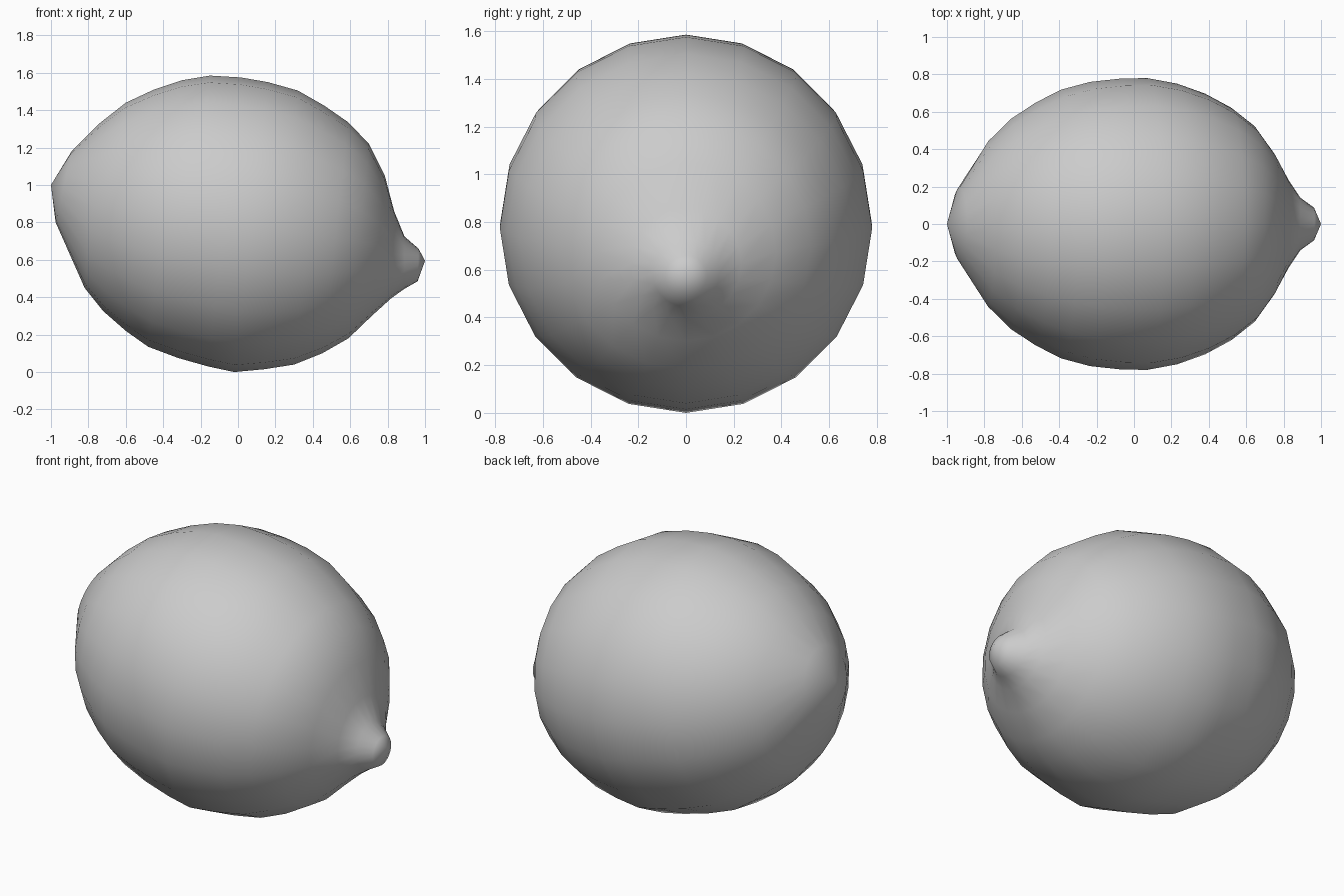
import bpy, bmesh, math
from mathutils import Vector

if "Cube" in bpy.data.objects:
    bpy.data.objects.remove(bpy.data.objects["Cube"])

SIDES = 20
# Slightly leaning rings along the fruit: (x, z) of each ring's top and bottom
RINGS = [
    ((-.89, 1.18), (-.975, .80)), ((-.74, 1.33), (-.82, .45)),
    ((-.60, 1.44), (-.72, .325)), ((-.45, 1.51), (-.60, .22)),
    ((-.30, 1.56), (-.48, .135)), ((-.15, 1.585), (-.32, .075)),
    ((.015, 1.575), (-.16, .03)), ((.16, 1.55), (-.02, .0)),
    ((.32, 1.505), (.14, .015)), ((.46, 1.425), (.30, .04)),
    ((.59, 1.335), (.45, .10)), ((.70, 1.22), (.59, .18)),
    ((.785, 1.05), (.715, .30)), ((.835, .86), (.82, .395)),
    ((.89, .725), (.89, .445)), ((.965, .66), (.96, .485)),
]
STEM_TIP = (-1.0, 0, 1.0)
NIPPLE_TIP = (1.0, 0, .595)

bm = bmesh.new()

# Round cross-sections
loops = []
for (tx, tz), (bx, bz) in RINGS:
    centre = Vector((tx + bx, 0, tz + bz)) / 2
    up = Vector((tx - bx, 0, tz - bz)) / 2
    side = Vector((0, up.length, 0))
    loops.append([bm.verts.new(centre + up * math.cos(a) + side * math.sin(a))
                  for a in (2 * math.pi * i / SIDES for i in range(SIDES))])

# Skin between the rings
for a, b in zip(loops, loops[1:]):
    for i in range(SIDES):
        j = (i + 1) % SIDES
        bm.faces.new((a[i], a[j], b[j], b[i]))

# Closed tips
for loop, tip in ((loops[0], STEM_TIP), (loops[-1], NIPPLE_TIP)):
    pole = bm.verts.new(tip)
    for i in range(SIDES):
        bm.faces.new((loop[i], loop[(i + 1) % SIDES], pole))

bmesh.ops.recalc_face_normals(bm, faces=bm.faces)
for f in bm.faces:
    f.smooth = True
mesh = bpy.data.meshes.new("lemon")
bm.to_mesh(mesh)
bm.free()
lemon = bpy.data.objects.new("lemon", mesh)
bpy.context.collection.objects.link(lemon)
